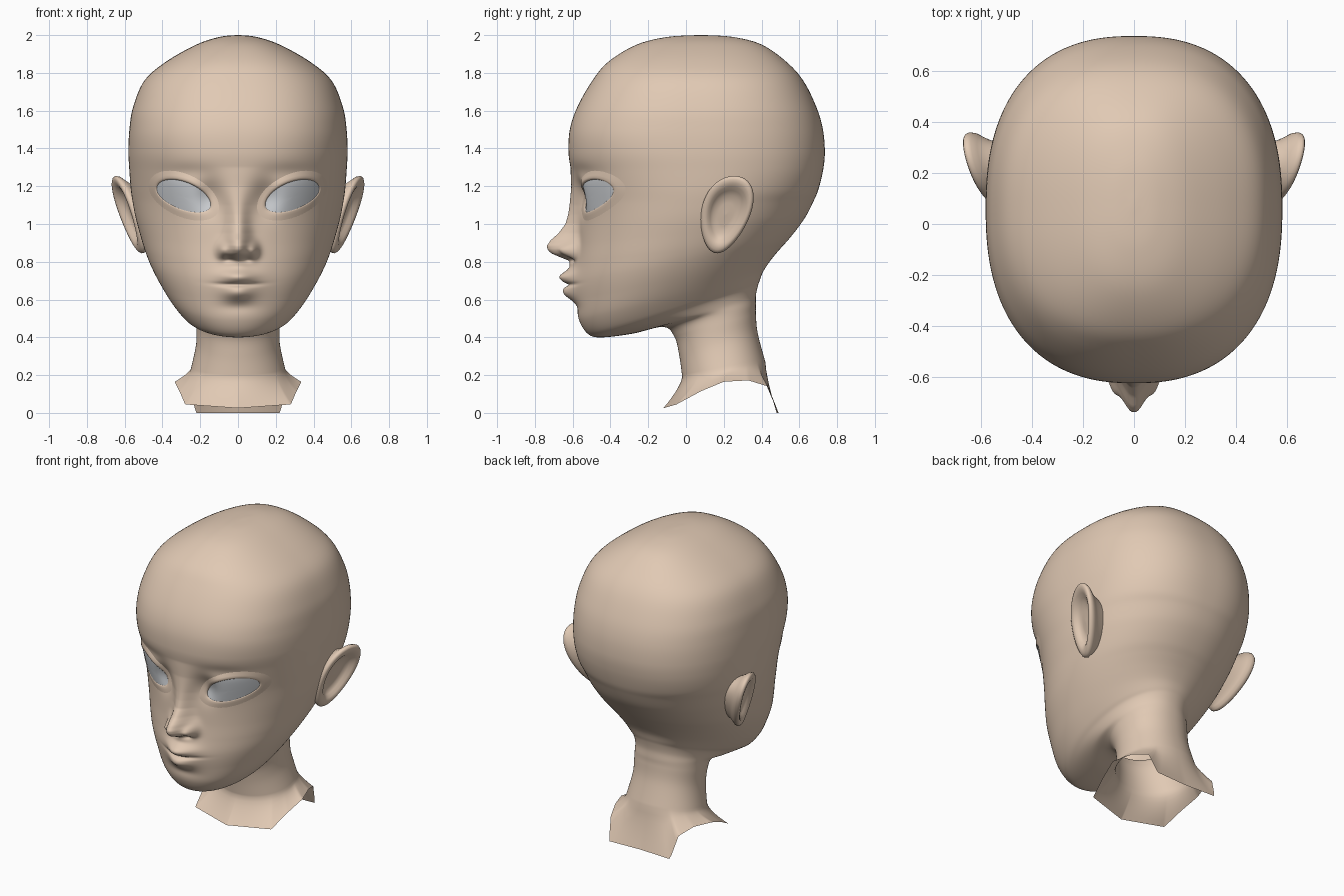
import bpy
import bmesh
from math import sin, cos, pi, exp
from mathutils import Vector
from mathutils.bvhtree import BVHTree

cube = bpy.data.objects.get("Cube")
if cube:
    bpy.data.objects.remove(cube, do_unlink=True)


def material(name, rgb):
    mat = bpy.data.materials.new(name)
    mat.use_nodes = True
    colour = (*rgb, 1)
    mat.diffuse_color = colour
    mat.node_tree.nodes["Principled BSDF"].inputs["Base Color"].default_value = colour
    return mat


skin_mat = material("skin beige", (.75, .585, .455))
eye_mat = material("eye grey", (.62, .64, .665))


def loft_faces(rings, cap=True):
    """Quads between closed rings of equal length, with the first ring filled."""
    n = len(rings[0])
    faces = [(i * n + j, i * n + (j + 1) % n, (i + 1) * n + (j + 1) % n, (i + 1) * n + j)
             for i in range(len(rings) - 1) for j in range(n)]
    if cap:
        faces.append(tuple(range(n)))
    return faces


def build(name, rings, mat, cap=True, mirror=False, face_front=False):
    mesh = bpy.data.meshes.new(name)
    mesh.from_pydata([p for ring in rings for p in ring], [], loft_faces(rings, cap))
    bm = bmesh.new()
    bm.from_mesh(mesh)
    bmesh.ops.recalc_face_normals(bm, faces=bm.faces)
    bm.normal_update()
    if face_front and sum(f.normal.y * f.calc_area() for f in bm.faces) > 0:
        bmesh.ops.reverse_faces(bm, faces=bm.faces)
    bm.to_mesh(mesh)
    bm.free()
    mesh.materials.append(mat)
    mesh.shade_smooth()
    obj = bpy.data.objects.new(name, mesh)
    bpy.context.collection.objects.link(obj)
    if mirror:
        mod = obj.modifiers.new("Mirror", 'MIRROR')
        mod.use_mirror_merge = False


def clamp(t):
    return max(0, min(1, t))


def smooth(t):
    t = clamp(t)
    return t * t * (3 - 2 * t)


def spline(a, b, c, d, t):
    return b + .5 * t * (c - a + t * (2 * a - 5 * b + 4 * c - d + t * (3 * (b - c) + d - a)))


def table(key, rows):
    """Linear lookup in rows of (key, values...) with rising keys."""
    for low, high in zip(rows, rows[1:]):
        if key <= high[0]:
            t = clamp((key - low[0]) / (high[0] - low[0]))
            return [p + (q - p) * t for p, q in zip(low[1:], high[1:])]
    return list(rows[-1][1:])


def bump(x, z, cx, cz, sx, sz):
    return exp(-((x - cx) / sx) ** 2 - ((z - cz) / sz) ** 2)


# Head and neck sections: front y, front z, back y, back z, half width
SECTIONS = [
    (.06, 2, .1, 2, .01), (-.1, 1.99, .25, 1.99, .1), (-.26, 1.95, .4, 1.95, .22),
    (-.41, 1.86, .53, 1.86, .38), (-.495, 1.76, .62, 1.76, .495),
    (-.575, 1.62, .69, 1.62, .555), (-.615, 1.5, .725, 1.5, .575),
    (-.622, 1.38, .735, 1.38, .58), (-.608, 1.28, .725, 1.28, .575),
    (-.59, 1.18, .7, 1.18, .567), (-.575, 1.08, .675, 1.12, .555),
    (-.57, 1, .64, 1.05, .54), (-.572, .9, .6, .99, .518),
    (-.58, .8, .545, .92, .492), (-.587, .7, .5, .87, .462),
    (-.58, .6, .45, .81, .42), (-.565, .49, .41, .75, .365),
    (-.515, .415, .39, .7, .31), (-.44, .4, .38, .67, .275),
    (-.28, .42, .37, .62, .245), (-.12, .455, .37, .57, .225),
    (-.06, .4, .37, .52, .22), (-.035, .3, .38, .42, .222), (-.02, .19, .42, .27, .25)]

# Cut edge of the neck from front to back: fraction, x, y, z
NECK_EDGE = [(0, 0, -.12, .025), (.3, .28, -.05, .045), (.42, .31, .08, .115),
             (.55, .335, .2, .165), (.68, .29, .33, .172), (.8, .25, .435, .14),
             (.85, .225, .49, 0), (1, 0, .48, 0)]

# Nose: height, projection, width
NOSE = [(.7, 0, .06), (.77, .012, .06), (.805, .03, .06), (.825, .085, .068),
        (.845, .135, .07), (.865, .157, .07), (.885, .163, .068), (.915, .144, .064),
        (.95, .105, .058), (1, .068, .055), (1.05, .052, .055), (1.1, .039, .058),
        (1.2, .014, .08), (1.3, 0, .1)]


def features(x, z):
    """Forward relief of nose, lips and eye sockets."""
    x = abs(x)
    height, width = table(z, NOSE)
    d = height * exp(-(x / width) ** 2.2)
    d += .05 * bump(x, z, .083, .86, .027, .038)         # nostril wing
    d -= .02 * bump(x, z, .045, .814, .025, .014)        # nostril
    d += .035 * bump(x, z, 0, .69, .13, .1)              # muzzle
    line = .678 + .3 * x * x
    d += .048 * bump(x, z, 0, line + .042, .085, .033)   # upper lip
    d += .04 * bump(x, z, 0, line - .042, .075, .04)     # lower lip
    d -= .024 * bump(x, z, 0, line, .1, .01)             # mouth line
    d -= .008 * bump(x, z, 0, .56, .1, .03)              # dip above chin
    d -= .04 * bump(x, z, .15, 1.14, .065, .09)          # inner eye corner
    d -= .010 * bump(x, z, .27, 1.275, .13, .04)         # lid fold
    return d


SEGMENTS = 224
angles = [u - .5 * sin(u) for u in (2 * pi * j / SEGMENTS for j in range(SEGMENTS))]


def section_ring(yf, zf, yb, zb, w):
    ring = []
    front_power = 2.05 + .35 * smooth((zf - 1.1) / .4)
    back_power = 2.15 + .25 * smooth((zf - 1) / .3)
    for a in angles:
        s, c = sin(a), cos(a)
        e = 2 / (front_power if c > 0 else back_power)
        x = w * abs(s) ** e * (1 if s > 0 else -1)
        t = .5 - .5 * abs(c) ** e * (1 if c > 0 else -1)
        y, z = yf + (yb - yf) * t, zf + (zb - zf) * t
        if c > 0 and .4 < z < 1.6:
            y -= features(x, z) * smooth((-y - .25) / .15)
        ring.append((x, y, z))
    return ring


# Head and neck in one loft
rings = []
last = len(SECTIONS) - 1
for i in range(last):
    four = [SECTIONS[max(0, min(last, i + k))] for k in (-1, 0, 1, 2)]
    steps = 14 if .45 < SECTIONS[i][1] < 1.4 else 6
    for k in range(steps):
        rings.append(section_ring(*(spline(*v, k / steps) for v in zip(*four))))
neck_ring = section_ring(*SECTIONS[-1])
rings.append(neck_ring)
edge_ring = []
for a in angles:
    x, y, z = table(min(a, 2 * pi - a) / pi, NECK_EDGE)
    edge_ring.append((x if a < pi else -x, y, z))
for k in range(1, 7):
    t = k / 6
    rings.append([(p[0] + (q[0] - p[0]) * t ** 1.4, p[1] + (q[1] - p[1]) * t ** 1.4,
                   p[2] + (q[2] - p[2]) * t) for p, q in zip(neck_ring, edge_ring)])
build("head_and_neck", rings, skin_mat)

tree = BVHTree.FromPolygons([p for r in rings for p in r], loft_faces(rings))


def on_skin(x, z, lift):
    hit = tree.ray_cast(Vector((x, -2, z)), Vector((0, 1, 0)))[0]
    return (x, hit.y - lift, z)


# Eyes: almond plates that follow the face, ringed by eyelids
EYE_X, EYE_Z, EYE_STEPS = .2875, 1.143, 64


def almond(grow, scale=1):
    points = []
    for j in range(EYE_STEPS):
        a = 2 * pi * j / EYE_STEPS
        s, c = sin(a), cos(a)
        rise = (.085 if s > 0 else -.07) * abs(s)
        points.append((EYE_X + scale * .145 * c + grow * c,
                       EYE_Z + scale * (.043 * c + rise) + grow * (s + .3 * c), s))
    return points


eye_rings = []
for k in range(11):
    r = max(.02, k / 10)
    eye_rings.append([on_skin(x, z, .004 + .005 * (1 - r * r)) for x, z, s in almond(0, r)])
build("eyes", eye_rings, eye_mat, mirror=True, face_front=True)

LID = [(-.003, .003), (0, .009), (.008, .011), (.02, .008), (.034, .003), (.05, -.003)]
lid_rings = [[on_skin(x, z, lift * (.85 + .35 * s)) for x, z, s in almond(grow)]
             for grow, lift in LID]
build("eyelids", lid_rings, skin_mat, cap=False, mirror=True, face_front=True)

# Ears: dished egg shapes with a rolled rim, leaning out towards the back
EAR = [(.03, -.025), (.3, -.03), (.5, -.026), (.62, -.012), (.72, .006), (.82, .016),
       (.91, .016), (.97, .008), (1, -.005), (.98, -.022), (.9, -.04), (.8, -.065), (.7, -.12)]
ear_rings = []
for r, lift in EAR:
    ring = []
    for j in range(48):
        a = 2 * pi * j / 48
        up = .205 * r * sin(a)
        back = .138 * r * cos(a) * (.95 + .2 * sin(a)) + .22 * up
        rim = lift * (.75 + .25 * cos(a)) if lift > 0 else lift
        ring.append((.583 + .25 * back + .28 * up + rim, .21 + back, 1.05 + up))
    ear_rings.append(ring)
build("ears", ear_rings, skin_mat, mirror=True)
